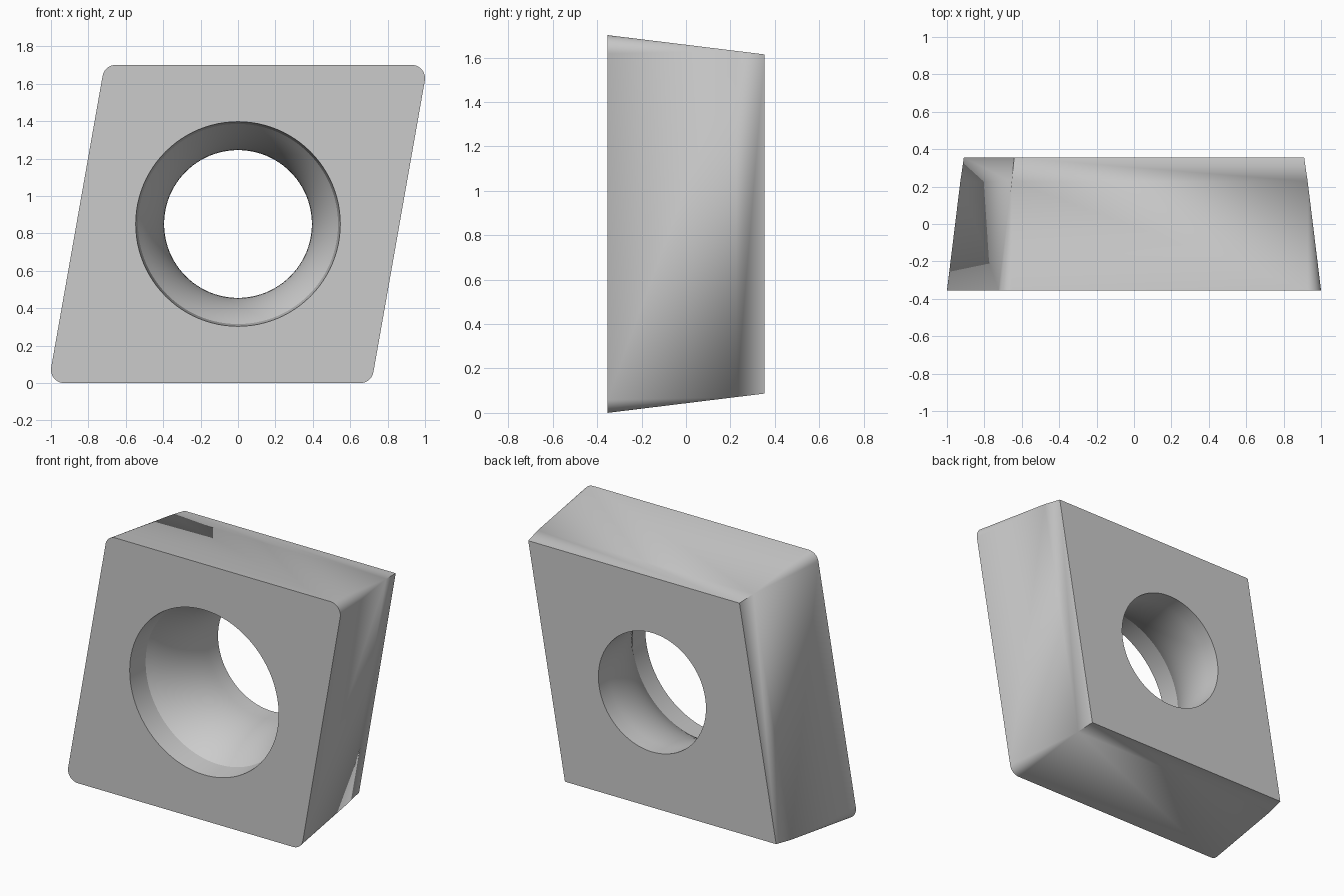
import bpy, bmesh
from math import sin, cos, tan, radians, pi, sqrt

if "Cube" in bpy.data.objects:
    bpy.data.objects.remove(bpy.data.objects["Cube"])

HEIGHT, DEPTH, NOSE = 1.701, 0.709, 0.0714
ANGLE, RELIEF = radians(80), radians(7)
MID = HEIGHT / 2
FRONT = -DEPTH / 2

bm = bmesh.new()


def rhombus(depth, steps=10):
    """Ring of the 80 degree rhombus, shrinking with the relief angle."""
    inset = depth * tan(RELIEF)
    r = max(NOSE - inset, 0)
    h = MID - inset - r
    ring = []
    for sx, sz, a0, a1 in ((1, 1, -10, 90), (-1, 1, 90, 170),
                           (-1, -1, 170, 270), (1, -1, 270, 350)):
        cx = sx * h / sin(ANGLE) + sz * h / tan(ANGLE)
        for i in range(steps + 1):
            a = radians(a0 + (a1 - a0) * i / steps)
            ring.append(bm.verts.new((cx + r * cos(a), FRONT + depth,
                                      MID + sz * h + r * sin(a))))
    return ring


def circle(depth, r, n=96):
    return [bm.verts.new((r * cos(2 * pi * i / n), FRONT + depth,
                          MID + r * sin(2 * pi * i / n))) for i in range(n)]


def skin(rings):
    """Join successive rings with quads."""
    for a, b in zip(rings, rings[1:]):
        for i in range(len(a)):
            j = (i + 1) % len(a)
            bm.faces.new((a[i], a[j], b[j], b[i]))


# Relieved outer walls: the rounded corners taper to points, then stay sharp
skin([rhombus(d) for d in (0, NOSE / tan(RELIEF), DEPTH)])

# Screw hole: near-straight mouth, rounded seat, straight throat
mouth, throat, r_out, r_in = 0.15, 0.60, 0.535, 0.395
drop, run = r_out - r_in, throat - mouth
R = (run ** 2 + drop ** 2) / (2 * drop)
profile = [(0, 0.547)]
for i in range(13):
    d = mouth + run * i / 12
    profile.append((d, r_in + R - sqrt(R * R - (throat - d) ** 2)))
profile.append((DEPTH, r_in))
skin([circle(d, r) for d, r in profile])

# Flat front and back faces around the hole
bmesh.ops.remove_doubles(bm, verts=bm.verts, dist=1e-5)
for y in (FRONT, -FRONT):
    rim = [e for e in bm.edges if e.is_boundary
           and all(abs(v.co.y - y) < 1e-4 for v in e.verts)]
    bmesh.ops.triangle_fill(bm, edges=rim, use_beauty=True, normal=(0, y, 0))
bmesh.ops.recalc_face_normals(bm, faces=bm.faces)

mesh = bpy.data.meshes.new("cutting_insert")
bm.to_mesh(mesh)
bm.free()
insert = bpy.data.objects.new("cutting_insert", mesh)
bpy.context.collection.objects.link(insert)
bpy.context.view_layer.objects.active = insert
insert.select_set(True)
bpy.ops.object.shade_smooth_by_angle(angle=radians(25))
